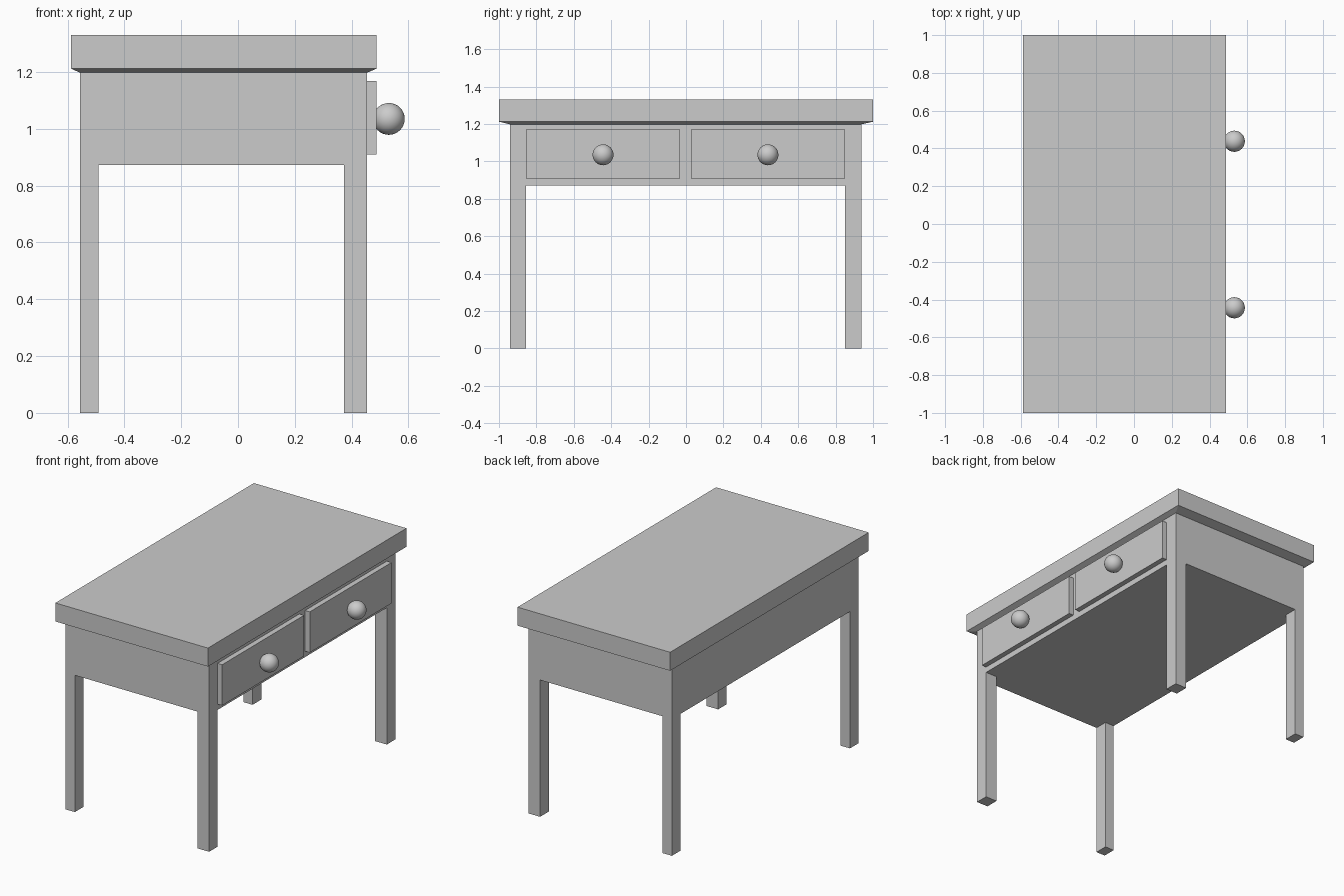
import bpy, bmesh, math

if "Cube" in bpy.data.objects:
    bpy.data.objects.remove(bpy.data.objects["Cube"])

grey = bpy.data.materials.new("plain grey")
grey.diffuse_color = (0.6, 0.6, 0.6, 1)
grey.use_nodes = True
grey.node_tree.nodes["Principled BSDF"].inputs["Base Color"].default_value = grey.diffuse_color


def finish(name, bm):
    bmesh.ops.recalc_face_normals(bm, faces=bm.faces[:])
    mesh = bpy.data.meshes.new(name)
    bm.to_mesh(mesh)
    bm.free()
    mesh.materials.append(grey)
    obj = bpy.data.objects.new(name, mesh)
    bpy.context.collection.objects.link(obj)
    return obj


def loft(name, rings):
    """Closed solid through rectangles given as (x0, x1, y0, y1, z)."""
    bm = bmesh.new()
    loops = [[bm.verts.new((x, y, z)) for x, y in
              ((x0, y0), (x1, y0), (x1, y1), (x0, y1))]
             for x0, x1, y0, y1, z in rings]
    for a, b in zip(loops, loops[1:]):
        for i in range(4):
            j = (i + 1) % 4
            bm.faces.new((a[i], a[j], b[j], b[i]))
    bm.faces.new(loops[0][::-1])
    bm.faces.new(loops[-1])
    return finish(name, bm)


# Frame: apron box with the four legs drawn down from its corner cells
xs = (-0.557, -0.492, 0.373, 0.455)
ys = (-0.941, -0.856, 0.849, 0.937)
apron_z, frame_top = 0.872, 1.198
bm = bmesh.new()
grid = [[bm.verts.new((x, y, apron_z)) for y in ys] for x in xs]
cells = {(i, j): bm.faces.new((grid[i][j], grid[i + 1][j],
                               grid[i + 1][j + 1], grid[i][j + 1]))
         for i in range(3) for j in range(3)}
corners = [cells[i, j] for i in (0, 2) for j in (0, 2)]
rim = [e for e in bm.edges if e.is_boundary]
walls = bmesh.ops.extrude_edge_only(bm, edges=rim)["geom"]
upper = [v for v in walls if isinstance(v, bmesh.types.BMVert)]
for v in upper:
    v.co.z = frame_top
bmesh.ops.contextual_create(bm, geom=[
    e for e in walls if isinstance(e, bmesh.types.BMEdge) and e.is_boundary])
for face in corners:
    foot = bmesh.ops.extrude_discrete_faces(bm, faces=[face])["faces"][0]
    for v in foot.verts:
        v.co.z = 0
bmesh.ops.remove_doubles(bm, verts=bm.verts[:], dist=1e-5)
finish("frame_and_legs", bm)

# Table top with a shallow sloped underside
loft("table_top", [(xs[0], xs[3], ys[0], ys[3], frame_top),
                   (-0.588, 0.488, -1, 1, 1.212),
                   (-0.588, 0.488, -1, 1, 1.33)])

# Two drawer fronts with round knobs
for side, y0, y1 in (("left", -0.856, -0.031), ("right", 0.026, 0.85)):
    loft(side + "_drawer_front", [(0.455, 0.488, y0, y1, 0.909),
                                  (0.455, 0.488, y0, y1, 1.169)])
    bpy.ops.mesh.primitive_uv_sphere_add(
        segments=32, ring_count=16, radius=0.056,
        location=(0.531, (y0 + y1) / 2, 1.035))
    knob = bpy.context.object
    knob.name = side + "_knob"
    knob.data.materials.append(grey)
    bpy.ops.object.shade_smooth_by_angle(angle=math.radians(40))
